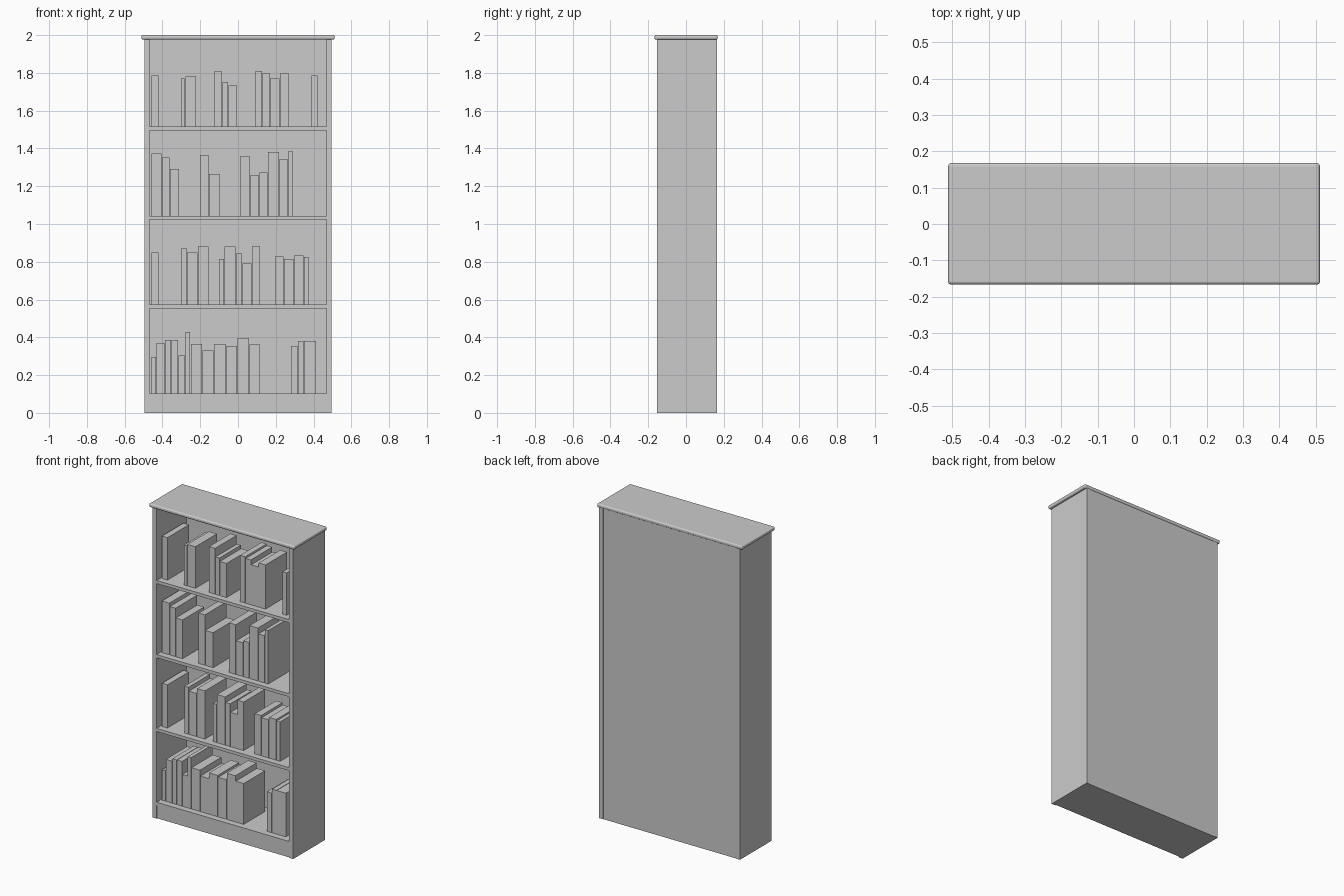
import bpy
import bmesh


def box(name, x0, x1, y0, y1, z0, z1, bevel=0, segments=1):
    bm = bmesh.new()
    bmesh.ops.create_cube(bm, size=1)
    for v in bm.verts:
        v.co.x = x1 if v.co.x > 0 else x0
        v.co.y = y1 if v.co.y > 0 else y0
        v.co.z = z1 if v.co.z > 0 else z0
    me = bpy.data.meshes.new(name)
    bm.to_mesh(me)
    bm.free()
    ob = bpy.data.objects.new(name, me)
    bpy.context.collection.objects.link(ob)
    if bevel:
        mod = ob.modifiers.new("rounded_edges", "BEVEL")
        mod.width = bevel
        mod.segments = segments
    return ob


INNER, OUTER = 0.468, 0.496      # side panel faces
FRONT, BACK = -0.153, 0.165

# Carcass: two sides, back panel, solid plinth and rounded top board
for side, s in (("left", -1), ("right", 1)):
    a, b = sorted((s * INNER, s * OUTER))
    box(side + "_side", a, b, FRONT, BACK, 0, 1.978)
box("back_panel", -INNER, INNER, 0.15, 0.163, 0.083, 1.978)
box("plinth", -INNER, INNER, FRONT + 0.006, 0.163, 0, 0.083)
box("top_board", -0.512, 0.512, -0.167, 0.168, 1.976, 2.0, 0.009, 4)

# Books per shelf: runs of (left edge, [(thickness, height), ...])
SHELVES = [
    (0.103, [
        (-0.459, [(.025, .194), (.042, .268), (.030, .284), (.035, .284),
                  (.035, .202), (.024, .326), (.059, .263), (.059, .226),
                  (.060, .263), (.058, .252), (.060, .294), (.056, .260)]),
        (0.280, [(.034, .252), (.030, .278), (.064, .278)])]),
    (0.573, [
        (-0.459, [(.039, .275)]),
        (-0.300, [(.028, .299), (.055, .275), (.055, .307)]),
        (-0.100, [(.026, .243), (.058, .307), (.032, .272), (.047, .219),
                  (.042, .309)]),
        (0.195, [(.045, .256), (.050, .243), (.050, .259), (.024, .251)])]),
    (1.043, [
        (-0.459, [(.053, .329), (.040, .308), (.047, .247)]),
        (-0.200, [(.044, .321), (.055, .223)]),
        (0.013, [(.048, .316), (.048, .215), (.040, .229), (.059, .337),
                 (.043, .300), (.024, .340)])]),
    (1.515, [
        (-0.459, [(.039, .270)]),
        (-0.303, [(.021, .255), (.056, .265)]),
        (-0.127, [(.043, .292), (.027, .238), (.047, .217)]),
        (0.092, [(.036, .295), (.036, .285), (.050, .255), (.048, .281)]),
        (0.390, [(.030, .270)])]),
]
GAP = 0.003

for i, (z, runs) in enumerate(SHELVES, 1):
    box(f"shelf_{i}", -INNER, INNER, FRONT + 0.003, 0.15, z - 0.02, z)
    n = 0
    for x, books in runs:
        for thick, height in books:
            n += 1
            box(f"book_{i}_{n}", x, x + thick, -0.11, 0.105, z, z + height)
            x += thick + GAP
